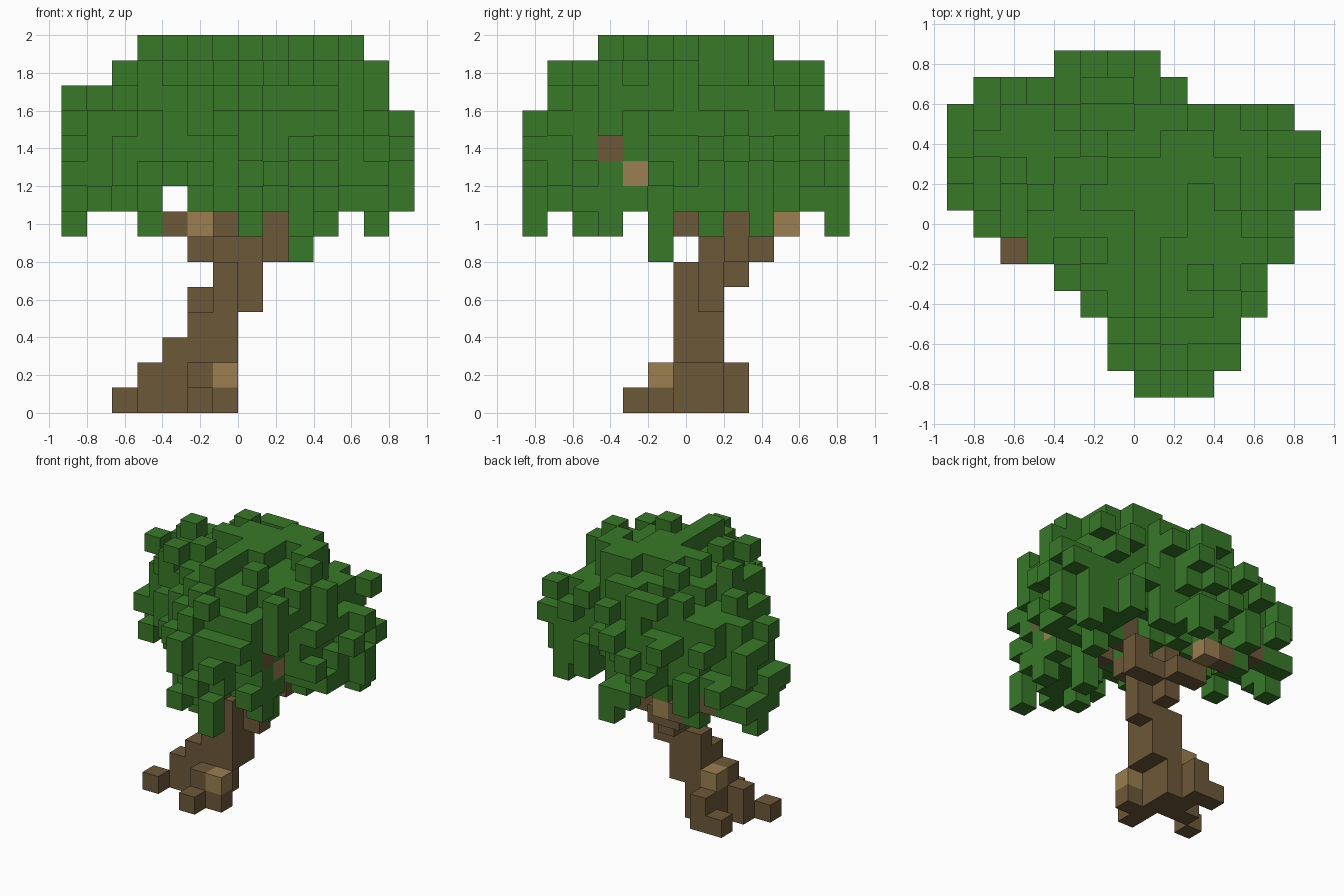
import bpy
import random
from mathutils import Vector

random.seed(11)
if "Cube" in bpy.data.objects:
    bpy.data.objects.remove(bpy.data.objects["Cube"])

SIZE = 2 / 15
ORIGIN = Vector((-7, -6.5, 0))
SIDES = [Vector(s) for s in
         ((1, 0, 0), (-1, 0, 0), (0, 1, 0), (0, -1, 0), (0, 0, 1), (0, 0, -1))]


def material(name, color):
    mat = bpy.data.materials.new(name)
    mat.use_nodes = True
    mat.diffuse_color = (*color, 1)
    shader = mat.node_tree.nodes["Principled BSDF"]
    shader.inputs["Base Color"].default_value = (*color, 1)
    shader.inputs["Roughness"].default_value = 0.9
    return mat


LEAF = material("leaf green", (0.040, 0.190, 0.022))
BARK = material("bark brown", (0.152, 0.098, 0.040))
PALE = material("pale wood", (0.325, 0.212, 0.080))


def box(xs, ys, zs):
    """Cells of an inclusive block."""
    return {(x, y, z) for x in range(xs[0], xs[1] + 1)
            for y in range(ys[0], ys[1] + 1) for z in range(zs[0], zs[1] + 1)}


def neighbours(cell):
    return [tuple(int(v) for v in Vector(cell) + s) for s in SIDES]


def build(name, cells, solid, mat):
    """Skin a set of cells, leaving out faces buried inside the tree."""
    verts, faces, index = [], [], {}
    for cell in sorted(cells):
        centre = Vector(cell) + Vector((0.5, 0.5, 0.5))
        for side, other in zip(SIDES, neighbours(cell)):
            if other in solid:
                continue
            u = Vector((side.y, side.z, side.x))
            v = side.cross(u)
            face = []
            for a, b in ((-1, -1), (1, -1), (1, 1), (-1, 1)):
                p = centre + (side + u * a + v * b) / 2
                key = tuple(round(c) for c in p)
                if key not in index:
                    index[key] = len(verts)
                    verts.append((p + ORIGIN) * SIZE)
                face.append(index[key])
            faces.append(face)
    mesh = bpy.data.meshes.new(name)
    mesh.from_pydata(verts, [], faces)
    mesh.materials.append(mat)
    bpy.context.collection.objects.link(bpy.data.objects.new(name, mesh))


# Roots
trunk = {(2, 5, 0), (5, 4, 0), (6, 5, 0), (3, 6, 0), (3, 6, 1), (3, 8, 0)}
trunk |= box((4, 5), (6, 7), (0, 1)) | box((4, 4), (8, 8), (0, 1))
trunk |= box((5, 5), (5, 5), (0, 1)) | box((4, 6), (6, 6), (2, 2))
# Leaning stem
trunk |= box((5, 6), (6, 7), (2, 3)) | {(5, 7, 4)}
trunk |= box((6, 6), (6, 7), (4, 5)) | box((7, 7), (7, 7), (4, 6))
# Fork
trunk |= {(6, 8, 5), (5, 9, 6), (6, 9, 6), (6, 7, 6)} | box((6, 8), (8, 8), (6, 6))

# Branches reaching into the crown
branches = {(4, 10, 7), (2, 10, 8), (6, 8, 7), (8, 8, 7), (7, 6, 7),
            (8, 5, 8), (10, 3, 10)} | box((8, 8), (7, 7), (8, 9))
pale = {(6, 5, 1), (4, 7, 2), (5, 10, 7), (10, 4, 9)}
wood = trunk | branches | pale

# Crown envelope: x range of each row, then x and y range of each layer
ROWS = [(7, 9), (6, 10), (6, 10), (5, 11), (4, 11), (3, 12), (1, 12),
        (0, 13), (0, 13), (0, 13), (0, 12), (1, 8), (4, 7)]
LAYERS = {z: ((0, 13), (0, 12)) for z in range(8, 12)}
LAYERS.update({12: ((0, 12), (1, 11)), 13: ((2, 12), (1, 11)), 14: ((3, 11), (3, 9))})
envelope = set()
for z, (xr, yr) in LAYERS.items():
    for x, y, _ in box(xr, yr, (z, z)):
        dx = (2 * x - sum(xr)) / (xr[1] - xr[0] + 1)
        dy = (2 * y - sum(yr)) / (yr[1] - yr[0] + 1)
        inside = z < 12 or dx * dx + dy * dy < 1.1
        if ROWS[y][0] <= x <= ROWS[y][1] and inside:
            envelope.add((x, y, z))
envelope |= {(12, 9, 13), (12, 10, 12)}
# Gaps in the crown where the branches show
envelope -= box((4, 4), (0, 12), (8, 8)) | {(8, 8, 8), (9, 8, 8)}
envelope -= {(11, 3, 10), (11, 4, 9), (8, 8, 9)}

# Peel the surface twice at random: corners go first, leaving single cubes
leaves = set(envelope)
for strength in (0.95, 0.4):
    before = set(leaves)
    for cell in sorted(before):
        x, y, z = cell
        around = box((x - 2, x + 2), (y - 2, y + 2), (max(z - 2, 8), z + 2))
        loss = 1 - (len(around & envelope) / len(around)) ** 1.4
        if z == 8:
            loss = max(loss, 0.4)
        if any(n not in before for n in neighbours(cell)):
            if random.random() < strength * loss:
                leaves.discard(cell)

# Put back cells wherever peeling broke the outline
for axis in range(3):
    def flat(c):
        return c[:axis] + c[axis + 1:]
    kept = {flat(c) for c in leaves}
    spare = sorted(envelope - leaves)
    random.shuffle(spare)
    for cell in spare:
        if flat(cell) not in kept:
            leaves.add(cell)
            kept.add(flat(cell))

# Hanging leaf tufts
for x, y in ((0, 9), (3, 10), (7, 2), (7, 12), (9, 0), (9, 5), (10, 3), (10, 7), (12, 9)):
    leaves |= box((x, x), (y, y), (7, 8))
leaves.add((9, 5, 6))
leaves -= wood

solid = wood | leaves
build("trunk", trunk - pale, solid, BARK)
build("branches", branches, solid, BARK)
build("pale_wood_blocks", pale, solid, PALE)
build("crown_leaves", leaves, solid, LEAF)
